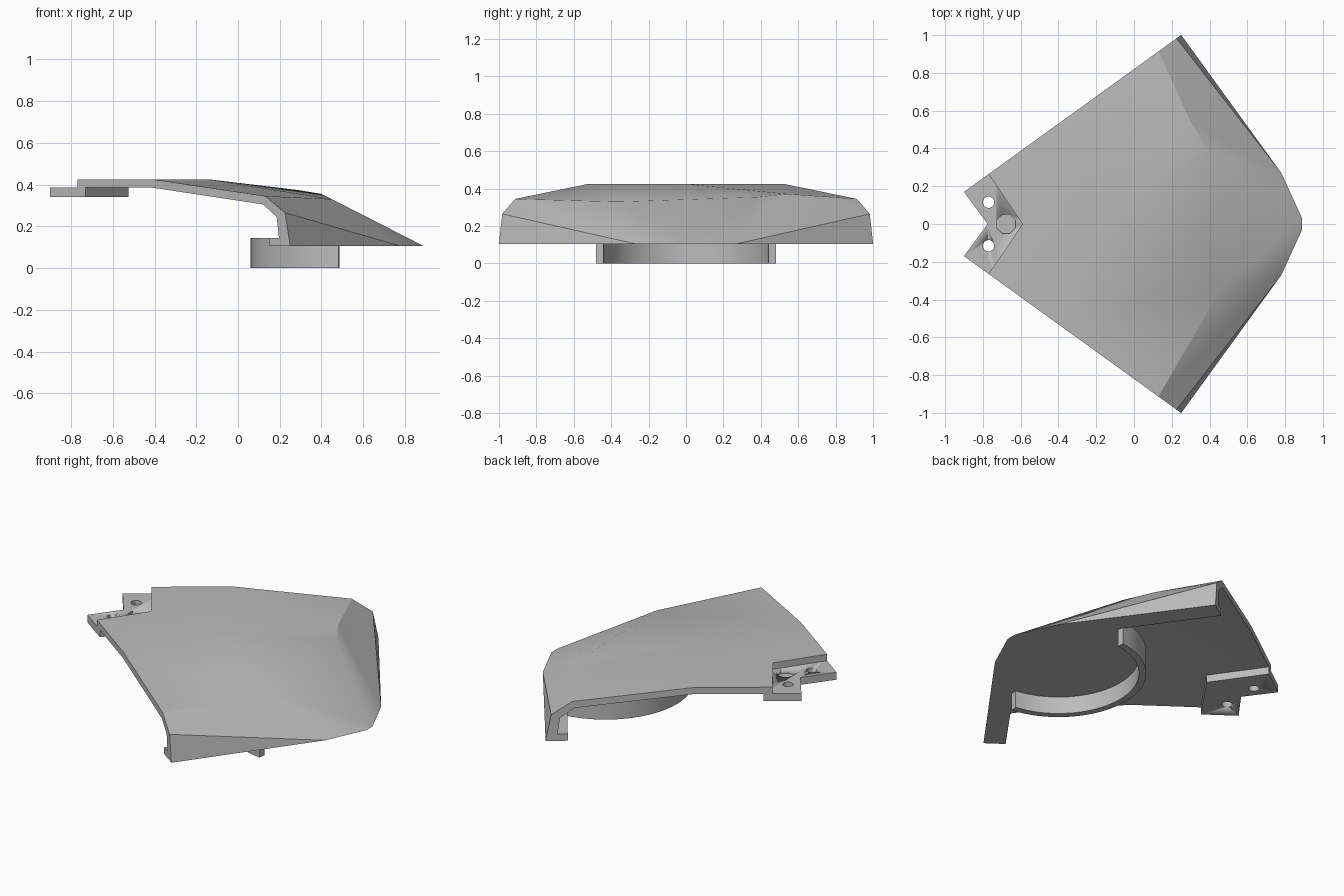
import bpy, bmesh, math

cube = bpy.data.objects.get("Cube")
if cube:
    bpy.data.objects.remove(cube, do_unlink=True)

grey = bpy.data.materials.new("plain grey")
grey.use_nodes = True
grey.diffuse_color = (0.5, 0.5, 0.5, 1)
grey.node_tree.nodes["Principled BSDF"].inputs["Base Color"].default_value = (0.5, 0.5, 0.5, 1)


def finish(name, bm, angle=20):
    bmesh.ops.recalc_face_normals(bm, faces=bm.faces)
    mesh = bpy.data.meshes.new(name)
    bm.to_mesh(mesh)
    bm.free()
    mesh.materials.append(grey)
    ob = bpy.data.objects.new(name, mesh)
    bpy.context.collection.objects.link(ob)
    bpy.ops.object.select_all(action='DESELECT')
    ob.select_set(True)
    bpy.context.view_layer.objects.active = ob
    bpy.ops.object.shade_smooth_by_angle(angle=math.radians(angle))
    return ob


def prism(name, outline, low, high, top=None):
    """Solid between two matching outlines."""
    bm = bmesh.new()
    a = [bm.verts.new((x, y, low)) for x, y in outline]
    b = [bm.verts.new((x, y, high)) for x, y in (top or outline)]
    bm.faces.new(a)
    bm.faces.new(b)
    n = len(a)
    for i in range(n):
        j = (i + 1) % n
        bm.faces.new((a[i], a[j], b[j], b[i]))
    return finish(name, bm)


def mirrored(half):
    return half + [(x, -y) for x, y in reversed(half)]


def side_y(x):
    """Half width along the straight radial edges."""
    return 0.82 + 0.722 * x


# Shell: outer point and matching inner point for each named corner
points = {
    "c": ((-0.59, 0, 0.425), (-0.59, 0, 0.385)),
    "m": ((-0.14, 0, 0.425), (-0.14, 0, 0.385)),
    "rf": ((0.45, -0.36, 0.33), (0.40, -0.34, 0.29)),
    "rb": ((0.40, 0.38, 0.355), (0.36, 0.36, 0.315)),
    "rb2": ((0.30, 0.54, 0.372), (0.27, 0.52, 0.33)),
}
edge_profile = {
    "a": ((-0.77, 0.425), (-0.77, 0.385)),
    "b": ((-0.41, 0.425), (-0.41, 0.385)),
    "d": ((0.13, 0.345), (0.12, 0.305)),
    "e": ((0.225, 0.265), (0.185, 0.245)),
    "f": ((0.25, 0.105), (0.20, 0.11)),
}
for sign, tag in ((1, "+"), (-1, "-")):
    for key, pair in edge_profile.items():
        points[key + tag] = tuple((x, sign * side_y(x), z) for x, z in pair)
    points["g" + tag] = ((0.78, sign * 0.27, 0.105), (0.70, sign * 0.24, 0.11))
    points["h" + tag] = ((0.89, sign * 0.03, 0.105), (0.80, sign * 0.03, 0.11))

facets = [
    "a- b- m c", "c m b+ a+",
    "b- d- rf", "b- rf m", "m rf rb", "m rb rb2", "m rb2 b+", "b+ rb2 d+",
    "d- e- g-", "d- g- rf", "e- f- g-", "rf g- h-", "rf h- h+ rb",
    "rb h+ g+", "rb g+ rb2", "rb2 g+ e+", "rb2 e+ d+", "e+ f+ g+",
]
bm = bmesh.new()
outer = {k: bm.verts.new(p[0]) for k, p in points.items()}
inner = {k: bm.verts.new(p[1]) for k, p in points.items()}
for facet in facets:
    keys = facet.split()
    bm.faces.new([outer[k] for k in keys])
    bm.faces.new([inner[k] for k in reversed(keys)])
rim = "c a- b- d- e- f- g- h- h+ g+ f+ e+ d+ b+ a+".split()
for k, n in zip(rim, rim[1:] + rim[:1]):
    bm.faces.new((outer[k], outer[n], inner[n], inner[k]))
finish("shell", bm, 25)

# Arc shared by the collar and the floor plate
centre, radius, wall, steps = 0.545, 0.485, 0.04, 36
start = math.radians(97.5)


def arc(r):
    out = []
    for i in range(steps + 1):
        t = start + (2 * math.pi - 2 * start) * i / steps
        out.append((centre + r * math.cos(t), r * math.sin(t)))
    return out


prism("collar", arc(radius) + arc(radius - wall)[::-1], 0, 0.145)

# Floor plate joining the shell rim to the collar
hollow = arc(radius - wall / 2)
hook = [(0.15, -side_y(0.15))]
floor = hook + [(0.25, -side_y(0.25)), (0.78, -0.27), (0.89, -0.03),
                (0.89, 0.03), (0.78, 0.27), (0.25, side_y(0.25)), (0.15, side_y(0.15))]
floor_top = hook + [(0.22, -side_y(0.22)), (0.66, -0.25), (0.76, -0.03),
                    (0.76, 0.03), (0.66, 0.25), (0.22, side_y(0.22)), (0.15, side_y(0.15))]
prism("floor_plate", floor + hollow, 0.105, 0.145, floor_top + hollow)

# Chevron mounting tab with two bolt holes and a blind socket
tab = prism("mounting_tab", mirrored([(-0.525, 0), (-0.73, 0.293), (-0.9, 0.17)])[:-1][:3]
            + [(-0.775, 0), (-0.9, -0.17), (-0.73, -0.293)], 0.34, 0.385)


def drill(x, y, r, sides, bottom):
    ring = [(x + r * math.cos((i + 0.5) * 2 * math.pi / sides),
             y + r * math.sin((i + 0.5) * 2 * math.pi / sides)) for i in range(sides)]
    cutter = prism("cutter", ring, bottom, 0.5)
    cutter.hide_render = True
    mod = tab.modifiers.new("hole", 'BOOLEAN')
    mod.operation = 'DIFFERENCE'
    mod.solver = 'EXACT'
    mod.object = cutter
    bpy.context.view_layer.objects.active = tab
    bpy.ops.object.modifier_apply(modifier=mod.name)
    bpy.data.objects.remove(cutter, do_unlink=True)


for y in (-0.115, 0.115):
    drill(-0.77, y, 0.03, 20, 0.2)
drill(-0.677, 0, 0.054, 8, 0.36)
